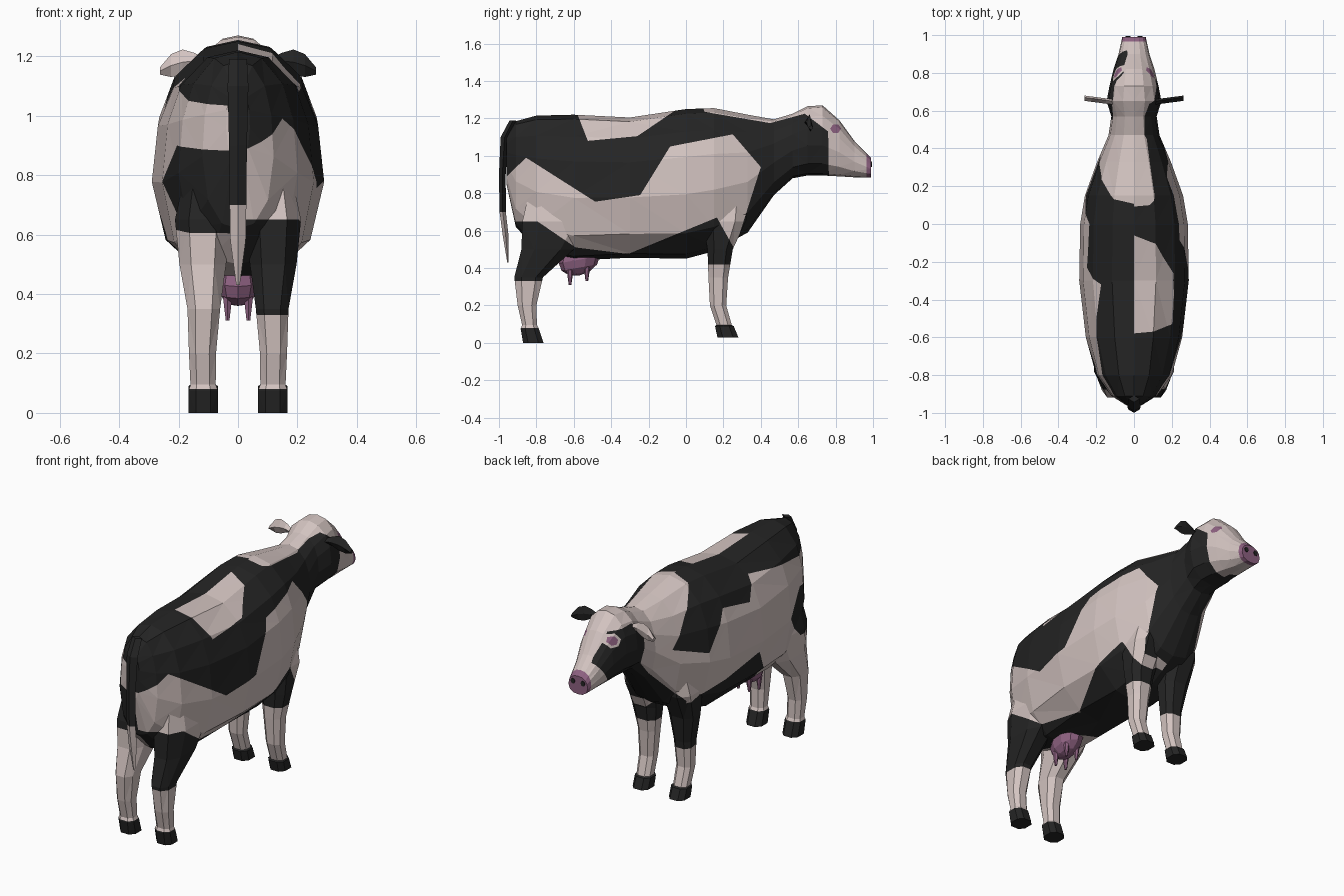
import bpy, bmesh, math
from mathutils import Vector

if "Cube" in bpy.data.objects:
    bpy.data.objects.remove(bpy.data.objects["Cube"])


def material(name, rgb):
    m = bpy.data.materials.new(name)
    m.diffuse_color = (*rgb, 1)
    m.use_nodes = True
    m.node_tree.nodes["Principled BSDF"].inputs["Base Color"].default_value = m.diffuse_color
    return m


MATS = [material("cream_hide", (0.65, 0.55, 0.53)),
        material("black_hide", (0.018, 0.018, 0.018)),
        material("pink_skin", (0.27, 0.12, 0.22))]
CREAM, BLACK, PINK = 0, 1, 2
SIDES = ((1, "right"), (-1, "left"))


def finish(bm, name):
    bmesh.ops.recalc_face_normals(bm, faces=bm.faces)
    me = bpy.data.meshes.new(name)
    bm.to_mesh(me)
    bm.free()
    for m in MATS:
        me.materials.append(m)
    bpy.context.collection.objects.link(bpy.data.objects.new(name, me))


def loft(rings, cap_start=True, cap_end=True, mat=CREAM):
    bm = bmesh.new()
    vs = [[bm.verts.new(p) for p in r] for r in rings]
    n = len(vs[0])
    for a, b in zip(vs, vs[1:]):
        for i in range(n):
            bm.faces.new((a[i], a[(i + 1) % n], b[(i + 1) % n], b[i]))
    if cap_start:
        bm.faces.new(vs[0])
    if cap_end:
        bm.faces.new(vs[-1])
    for f in bm.faces:
        f.material_index = mat
    return bm


def inside(p, poly):
    hit = False
    for (ay, az), (by, bz) in zip(poly, poly[1:] + poly[:1]):
        if (az > p.z) != (bz > p.z) and p.y < ay + (p.z - az) / (bz - az) * (by - ay):
            hit = not hit
    return hit


def paint(bm, side, mat, poly):
    """Cut a (y, z) patch outline into one flank and colour the faces inside it."""
    for (ay, az), (by, bz) in zip(poly, poly[1:] + poly[:1]):
        geom = set()
        for f in bm.faces:
            ys = [v.co.y for v in f.verts]
            zs = [v.co.z for v in f.verts]
            if (f.calc_center_median().x * side > 0
                    and min(ys) <= max(ay, by) and max(ys) >= min(ay, by)
                    and min(zs) <= max(az, bz) and max(zs) >= min(az, bz)):
                geom.update([f, *f.edges, *f.verts])
        if geom:
            bmesh.ops.bisect_plane(bm, geom=list(geom), dist=1e-5, plane_co=(0, ay, az),
                                   plane_no=(0, bz - az, ay - by))
    for f in bm.faces:
        c = f.calc_center_median()
        if c.x * side > 0 and inside(c, poly):
            f.material_index = mat


def oval(y, z, r):
    return [(y + r * math.cos(a * math.pi / 3), z + 0.87 * r * math.sin(a * math.pi / 3)) for a in range(6)]


def box(y0, y1, z0, z1):
    return [(y0, z0), (y1, z0), (y1, z1), (y0, z1)]


# Cream patches on the black right flank: flank, back strip, face and nape
RIGHT = [[(-0.98, 0.87), (-0.855, 0.99), (-0.485, 0.755), (-0.245, 0.79), (-0.085, 1.05), (0.25, 1.115),
          (0.4, 0.94), (0.26, 0.5), (0.165, 0.67), (-0.31, 0.475), (-0.59, 0.51), (-0.795, 0.65), (-1, 0.65)],
         [(-0.63, 1.35), (-0.525, 1.08), (-0.26, 1.105), (0.1, 1.35)],
         [(0.05, 1.35), (0.1, 1.235), (0.45, 1.175), (0.635, 1.225), (0.76, 1.13), (0.765, 0.8),
          (1.1, 0.8), (1.1, 1.35)]]
# Black patches on the cream left flank: saddle, rump, belly, throat and face
LEFT = [[(0.25, 1.12), (0.37, 0.95), (0.15, 0.87), (0, 1.07), (-0.23, 1.02), (-0.32, 1.13), (-0.8, 1.05),
         (-1.1, 1.02), (-1.1, 1.4), (-0.05, 1.4)],
        [(-0.6, 0.78), (-0.75, 0.9), (-1.1, 0.87), (-1.1, 0.58), (-0.75, 0.62)],
        [(-0.28, 0.72), (0.3, 0.6), (0.3, 0.3), (-0.5, 0.4)],
        [(0.27, 0.62), (0.6, 0.97), (0.65, 0.8), (0.25, 0.45)],
        [(0.92, 1.05), (0.8, 1.19), (0.66, 1.2), (0.55, 1.1), (0.57, 0.8), (0.75, 0.8)]]


def hide(bm, name, details):
    bmesh.ops.triangulate(bm, faces=bm.faces)
    for f in bm.faces:
        f.material_index = BLACK if f.calc_center_median().x > 0 else CREAM
    patches = [(1, CREAM, p) for p in RIGHT] + [(-1, BLACK, p) for p in LEFT]
    for patch in patches + details:
        paint(bm, *patch)
    finish(bm, name)


# Body, neck and head: y, top z, bottom z, half width
STATIONS = [(-0.96, 1.10, 0.85, 0.04), (-0.91, 1.185, 0.62, 0.12), (-0.8, 1.215, 0.5, 0.2),
            (-0.6, 1.22, 0.44, 0.255), (-0.3, 1.205, 0.455, 0.29), (0, 1.25, 0.45, 0.285),
            (0.15, 1.255, 0.49, 0.26), (0.33, 1.22, 0.59, 0.195), (0.47, 1.195, 0.79, 0.135),
            (0.57, 1.225, 0.88, 0.12), (0.65, 1.265, 0.895, 0.145), (0.73, 1.27, 0.895, 0.13),
            (0.82, 1.19, 0.89, 0.108), (0.9, 1.08, 0.885, 0.082), (0.99, 0.99, 0.885, 0.062)]
HALF = [(0, 0), (0.4, 0.03), (0.75, 0.15), (0.93, 0.32), (1, 0.57), (0.84, 0.83), (0.45, 0.97), (0, 1)]
LOOP = HALF + [(-x, t) for x, t in HALF[-2:0:-1]]
body = loft([[(w * x, y, top + (bot - top) * t) for x, t in LOOP] for y, top, bot, w in STATIONS], False, False)
# End faces split along the midline
body.verts.ensure_lookup_table()
n = len(LOOP)
for base in (0, len(body.verts) - n):
    for idx in (range(8), [*range(7, n), 0]):
        body.faces.new([body.verts[base + i] for i in idx])
# Muzzle and eyes
face = [(s, PINK, box(0.965, 1.1, 0.8, 1.1)) for s, _ in SIDES]
face += [(-1, CREAM, oval(0.8, 1.145, 0.045))] + [(s, PINK, oval(0.8, 1.145, 0.029)) for s, _ in SIDES]
hide(body, "body_and_head", face)

# Legs: shared z, inner x, outer x; then back and front y of each kind
LEG = [(0.8, 0.05, 0.18), (0.65, 0.025, 0.212), (0.5, 0.04, 0.197), (0.35, 0.06, 0.17),
       (0.2, 0.074, 0.165), (0.095, 0.075, 0.16)]
REAR = [(-0.84, -0.55), (-0.875, -0.5), (-0.88, -0.6), (-0.918, -0.765), (-0.9, -0.8), (-0.876, -0.797)]
FRONT = [(0.11, 0.33), (0.09, 0.32), (0.115, 0.25), (0.12, 0.225), (0.128, 0.215), (0.163, 0.245)]
OCT = [(1, -0.5), (1, 0.5), (0.5, 1), (-0.5, 1), (-1, 0.5), (-1, -0.5), (-0.5, -1), (0.5, -1)]
for part, depth, lift, sock in (("rear_leg", REAR, 0, (0.33, 0.33)), ("front_leg", FRONT, 0.03, (0.42, 0.27))):
    rows = [(*a, *b) for a, b in zip(LEG, depth)]
    y0, y1 = depth[-1]
    rows += [(0.075 + lift / 2, 0.067, 0.166, y0 - 0.008, y1 + 0.01), (lift, 0.067, 0.166, y0 + 0.005, y1 + 0.035)]
    for side, tag in SIDES:
        rings = [[(side * ((a + b) / 2 + u * (b - a) / 2), (c + d) / 2 + v * (d - c) / 2, z) for u, v in OCT]
                 for z, a, b, c, d in rows]
        # Cream sock above a black hoof
        details = [(side, CREAM, box(-1, 1, -0.1, sock[side < 0])), (side, BLACK, box(-1, 1, -0.1, 0.08 + lift / 2))]
        hide(loft(rings, cap_start=False), f"{part}_{tag}", details)

# Ears: flat drooping leaves
for (side, tag), mat in zip(SIDES, (BLACK, CREAM)):
    rings = []
    for k in range(5):
        t = k / 4
        x, y, z = side * (0.11 + 0.153 * t), 0.65 + 0.02 * t, 1.18 + 0.03 * t - 0.06 * t * t
        h = 0.012 + 0.032 * math.sin(math.pi * t ** 1.3)
        rings.append([(x, y, z + h), (x, y - 0.018, z), (x, y, z - h), (x, y + 0.01, z)])
    finish(loft(rings, mat=mat), f"ear_{tag}")

# Tail: y, z, half width
TAIL = [(-0.925, 1.19, 0.03), (-0.97, 1.1, 0.035), (-0.982, 0.9, 0.03), (-0.98, 0.7, 0.028),
        (-0.965, 0.58, 0.026), (-0.952, 0.43, 0.006)]
tail = loft([[(w, y, z), (0, y - w * 0.6, z), (-w, y, z), (0, y + w * 0.6, z)] for y, z, w in TAIL])
for f in tail.faces:
    f.material_index = BLACK if f.calc_center_median().z > 0.7 else CREAM
finish(tail, "tail")

# Udder bag and four teats
udder = bmesh.new()
bmesh.ops.create_uvsphere(udder, u_segments=10, v_segments=6, radius=1)
for v in udder.verts:
    v.co = Vector((v.co.x * 0.075, -0.57 + v.co.y * 0.11, 0.445 + v.co.z * 0.085 + v.co.y * 0.02))
for x in (-0.035, 0.035):
    for y, z in ((-0.62, 0.35), (-0.53, 0.37)):
        cone = bmesh.ops.create_cone(udder, cap_ends=True, segments=6, radius1=0.007, radius2=0.018, depth=0.08)
        bmesh.ops.translate(udder, verts=cone["verts"], vec=(x, y, z))
for f in udder.faces:
    f.material_index = PINK
finish(udder, "udder")

# Nostrils: thin plates on the muzzle front
for side, tag in SIDES:
    rings = [[(side * (0.032 + 0.014 * math.cos(k * math.pi / 3)), y, 0.955 + 0.016 * math.sin(k * math.pi / 3))
              for k in range(6)] for y in (0.988, 0.994)]
    finish(loft(rings, mat=BLACK), f"nostril_{tag}")
